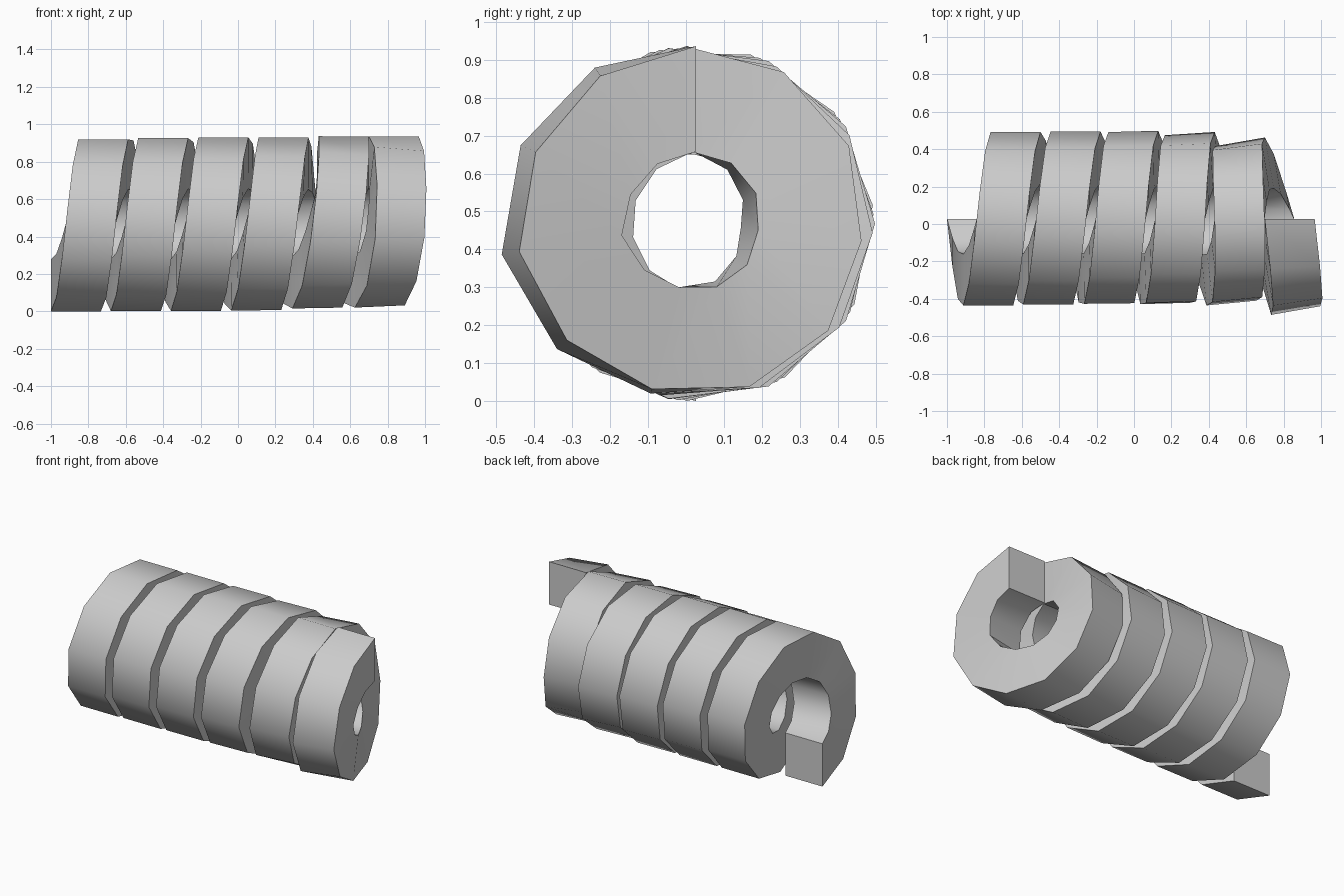
import bpy, bmesh, math

if "Cube" in bpy.data.objects:
    bpy.data.objects.remove(bpy.data.objects["Cube"])

STEPS, STEP_ANGLE = 60, math.radians(33)     # 5.5 turns in 60 steps
PITCH, WIDTH = 0.318, 0.267
R_OUT, R_IN = 0.468, 0.19
CY, CZ = 0.027, 0.468


def ramp(keys, i):
    """Linear interpolation through (step, value) pairs."""
    if i <= keys[0][0]:
        return keys[0][1]
    for (a, va), (b, vb) in zip(keys, keys[1:]):
        if i <= b:
            return va + (vb - va) * (i - a) / (b - a)
    return keys[-1][1]


# the last turns of the spring lean over and close up
LEAN = [(20, 0), (30, .025), (35, .03), (41, .065), (46, .1), (52, .175), (60, .18)]
RADIAL = [(36, 0), (41, -.01), (46, -.006), (49, 0), (52, -.046), (55, -.01), (57, .035), (60, 0)]
SHIFT = [(55, 0), (57, -.012), (60, -.05)]

bm = bmesh.new()
rings = []
for i in range(STEPS + 1):
    phi = i * STEP_ANGLE
    tilt = ramp(LEAN, i) * math.sin(phi)
    x_mid = -1 + WIDTH / 2 + PITCH * phi / math.tau + ramp(SHIFT, i)
    ring = []
    for w, r in ((-1, R_IN), (1, R_IN), (1, R_OUT), (-1, R_OUT)):
        w *= WIDTH / 2
        x = x_mid + w * math.cos(tilt) + r * math.sin(tilt)
        rad = r * math.cos(tilt) - w * math.sin(tilt) + ramp(RADIAL, i)
        ring.append(bm.verts.new((x, CY - rad * math.sin(phi), CZ - rad * math.cos(phi))))
    rings.append(ring)

# skin the square section along the helix and cap both ends
for a, b in zip(rings, rings[1:]):
    for k in range(4):
        n = (k + 1) % 4
        bm.faces.new((a[k], a[n], b[n], b[k]))
bm.faces.new(rings[0])
bm.faces.new(rings[-1])
bmesh.ops.recalc_face_normals(bm, faces=bm.faces)

mesh = bpy.data.meshes.new("coil_spring")
bm.to_mesh(mesh)
bm.free()
spring = bpy.data.objects.new("coil_spring", mesh)
bpy.context.collection.objects.link(spring)
bpy.context.view_layer.objects.active = spring
spring.select_set(True)
bpy.ops.object.shade_smooth_by_angle(angle=math.radians(40))
